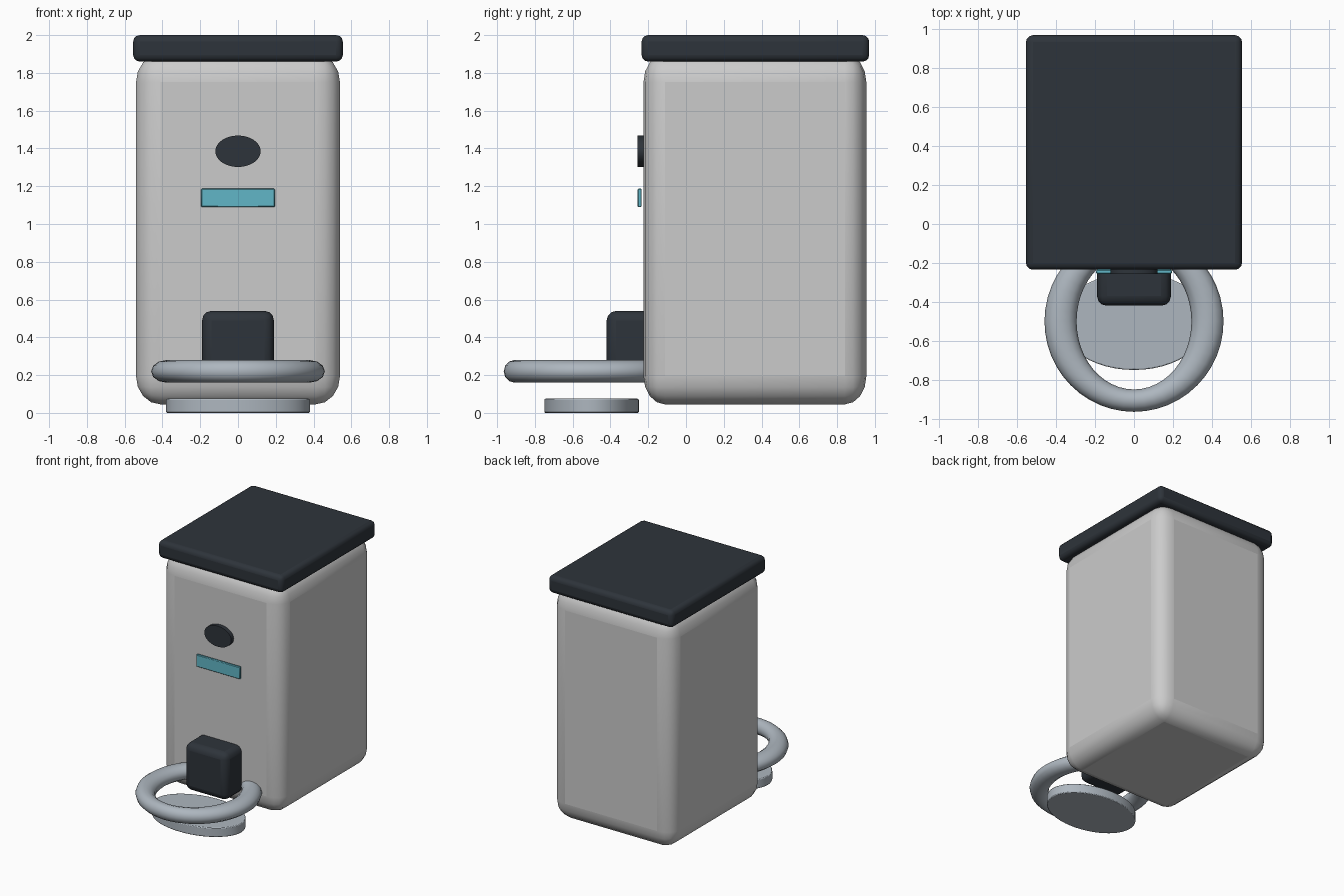
import bpy, bmesh
from math import pi, sin, cos

if "Cube" in bpy.data.objects:
    bpy.data.objects.remove(bpy.data.objects["Cube"])


def material(name, rgb):
    m = bpy.data.materials.new(name)
    m.diffuse_color = (*rgb, 1)
    m.use_nodes = True
    m.node_tree.nodes["Principled BSDF"].inputs["Base Color"].default_value = m.diffuse_color
    return m


DARK = material("dark_plastic", (0.027, 0.034, 0.043))
STEEL = material("steel", (0.42, 0.47, 0.52))
TEAL = material("teal", (0.12, 0.47, 0.57))


def finish(ob, name, mat, bevel=0, segments=3, angle=40):
    ob.name = name
    if mat:
        ob.data.materials.append(mat)
    if bevel:
        b = ob.modifiers.new("round", 'BEVEL')
        b.width, b.segments = bevel, segments
        b.limit_method = 'ANGLE'
    bpy.ops.object.select_all(action='DESELECT')
    ob.select_set(True)
    bpy.context.view_layer.objects.active = ob
    bpy.ops.object.shade_smooth_by_angle(angle=angle * pi / 180)
    return ob


def box(name, lo, hi, mat, bevel, segments=3, stretch=(1, 1, 1)):
    # stretch makes the rounding differ per axis
    bpy.ops.mesh.primitive_cube_add(size=1, location=[(a + b) / 2 for a, b in zip(lo, hi)])
    ob = bpy.context.object
    ob.scale = [(b - a) / s for a, b, s in zip(lo, hi, stretch)]
    bpy.ops.object.transform_apply(location=False, rotation=False, scale=True)
    ob.scale = stretch
    return finish(ob, name, mat, bevel, segments)


def disc(name, loc, rx, ry, depth, mat, rot=0, bevel=0.006):
    bpy.ops.mesh.primitive_cylinder_add(vertices=48, radius=1, depth=1, location=loc)
    ob = bpy.context.object
    ob.scale = (rx, ry, depth)
    ob.rotation_euler.x = rot
    bpy.ops.object.transform_apply(location=False, rotation=True, scale=True)
    return finish(ob, name, mat, bevel, 2)


# Cabinet body and lid
box("body", (-0.54, -0.225, 0.045), (0.54, 0.955, 1.9), None, 0.13, 4, (1, 0.88, 1.15))
box("lid", (-0.555, -0.235, 1.86), (0.555, 0.97, 2.0), DARK, 0.035)

# Front details
disc("round_button", (0, -0.235, 1.385), 0.12, 0.083, 0.045, DARK, pi / 2, 0)
box("display", (-0.195, -0.256, 1.09), (0.195, -0.235, 1.187), TEAL, 0.004, 1)
box("spout_block", (-0.19, -0.42, 0.16), (0.19, -0.04, 0.54), DARK, 0.05)

# Drip plate on the floor
disc("drip_plate", (0, -0.5, 0.0375), 0.38, 0.25, 0.075, STEEL)

# Ring with a tube that is wider at its sides
bm = bmesh.new()
N, M = 48, 12
rows = []
for i in range(N):
    t = 2 * pi * i / N
    rows.append([bm.verts.new((cos(t) * (0.3775 + 0.0825 * cos(p)),
                               sin(t) * (0.4075 + 0.0575 * cos(p)),
                               0.06 * sin(p)))
                 for p in (2 * pi * j / M for j in range(M))])
for i in range(N):
    a, b = rows[i], rows[(i + 1) % N]
    for j in range(M):
        k = (j + 1) % M
        bm.faces.new((a[j], b[j], b[k], a[k]))
bmesh.ops.recalc_face_normals(bm, faces=bm.faces)
mesh = bpy.data.meshes.new("ring")
bm.to_mesh(mesh)
bm.free()
ring = bpy.data.objects.new("ring", mesh)
bpy.context.collection.objects.link(ring)
ring.location = (0, -0.5, 0.22)
finish(ring, "holder_ring", STEEL, angle=60)
